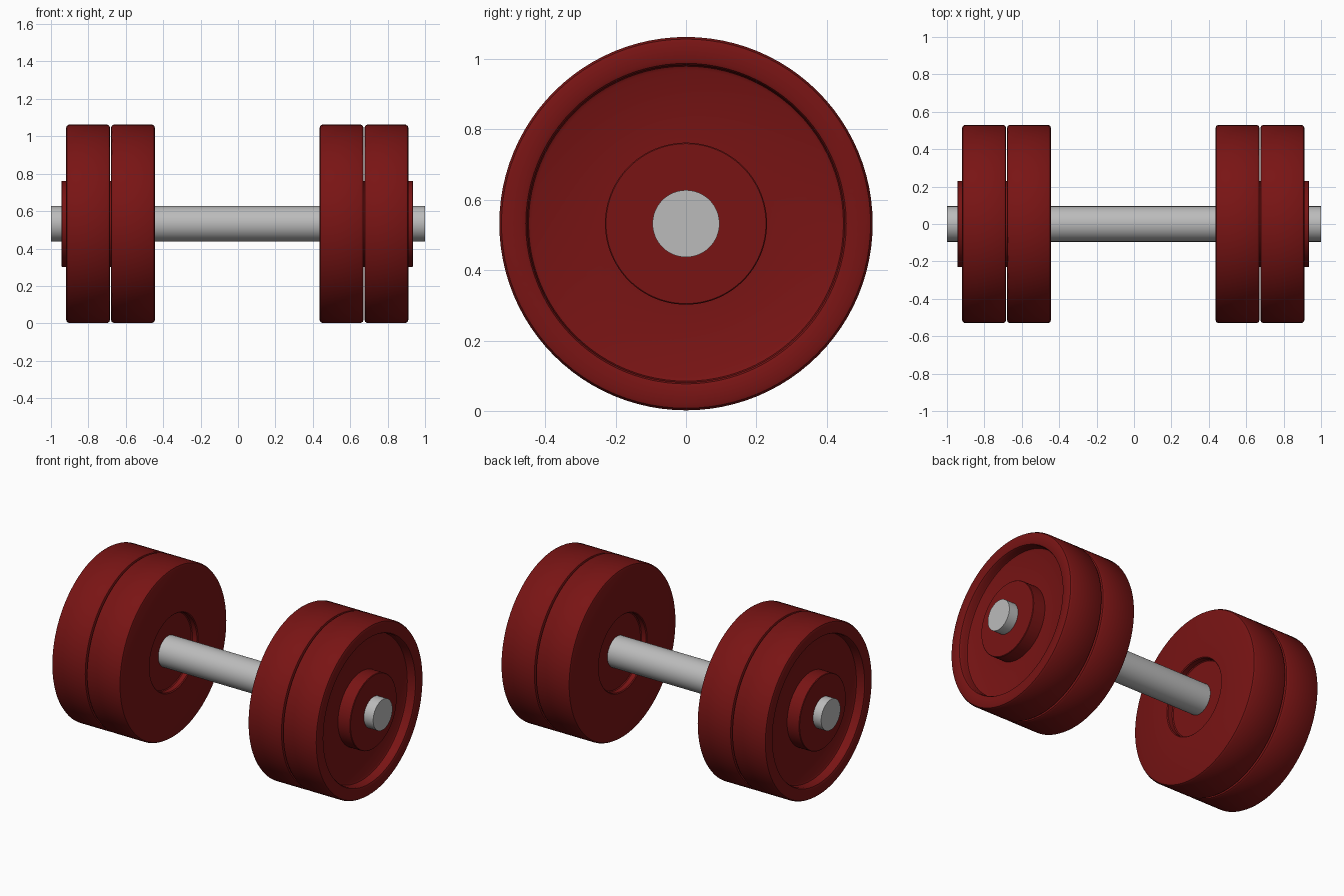
import bpy
import bmesh
import math
from mathutils import Matrix, Vector

cube = bpy.data.objects.get("Cube")
if cube:
    bpy.data.objects.remove(cube, do_unlink=True)

AXIS_Z = 0.532
SEGMENTS = 96


def make_material(name, color):
    mat = bpy.data.materials.new(name)
    mat.use_nodes = True
    mat.diffuse_color = color
    mat.node_tree.nodes["Principled BSDF"].inputs["Base Color"].default_value = color
    return mat


red = make_material("dark red", (0.19, 0.007, 0.007, 1))
steel = make_material("steel grey", (0.5, 0.5, 0.5, 1))


def lathe(name, profile, mat, x=0, side=1, closed=False):
    """Spin (x, radius) points round the x axis; side=-1 mirrors the part."""
    bm = bmesh.new()
    verts = [bm.verts.new((px, 0, r)) for px, r in profile]
    pairs = list(zip(verts, verts[1:]))
    if closed:
        pairs.append((verts[-1], verts[0]))
    edges = [bm.edges.new(p) for p in pairs]
    bmesh.ops.spin(bm, geom=verts + edges, cent=(0, 0, 0), axis=(1, 0, 0),
                   angle=math.tau, steps=SEGMENTS, use_duplicate=False)
    bmesh.ops.remove_doubles(bm, verts=bm.verts, dist=0.0001)
    bmesh.ops.transform(bm, matrix=Matrix.Diagonal((side, 1, 1, 1)), verts=bm.verts)
    bmesh.ops.recalc_face_normals(bm, faces=bm.faces)
    mesh = bpy.data.meshes.new(name)
    bm.to_mesh(mesh)
    bm.free()
    mesh.materials.append(mat)
    obj = bpy.data.objects.new(name, mesh)
    obj.location = Vector((x, 0, AXIS_Z))
    bpy.context.collection.objects.link(obj)
    bpy.ops.object.select_all(action='DESELECT')
    obj.select_set(True)
    bpy.context.view_layer.objects.active = obj
    bpy.ops.object.shade_smooth_by_angle(angle=math.radians(35))
    return obj


# Steel bar with flat ends
lathe("bar", [(-1, 0), (-1, 0.095), (1, 0.095), (1, 0)], steel)

# Weight plate section: socket in the inner face, dished outer face, raised hub
plate = [
    (0.04, 0.094), (0.04, 0.23), (0.035, 0.235), (0.005, 0.235), (0, 0.24),
    (0, 0.513), (0.004, 0.524), (0.014, 0.53),
    (0.221, 0.53), (0.231, 0.524), (0.235, 0.513),
    (0.235, 0.465), (0.231, 0.455), (0.222, 0.45),
    (0.19, 0.45), (0.18, 0.447), (0.175, 0.437),
    (0.175, 0.23), (0.257, 0.23), (0.26, 0.227), (0.26, 0.094),
]

# Two plates at each end
for label, side in (("left", 1), ("right", -1)):
    for place, start in (("inner", 0.44), ("outer", 0.68)):
        lathe(f"{label}_{place}_plate", plate, red,
              x=side * start - 0.004, side=side, closed=True)
